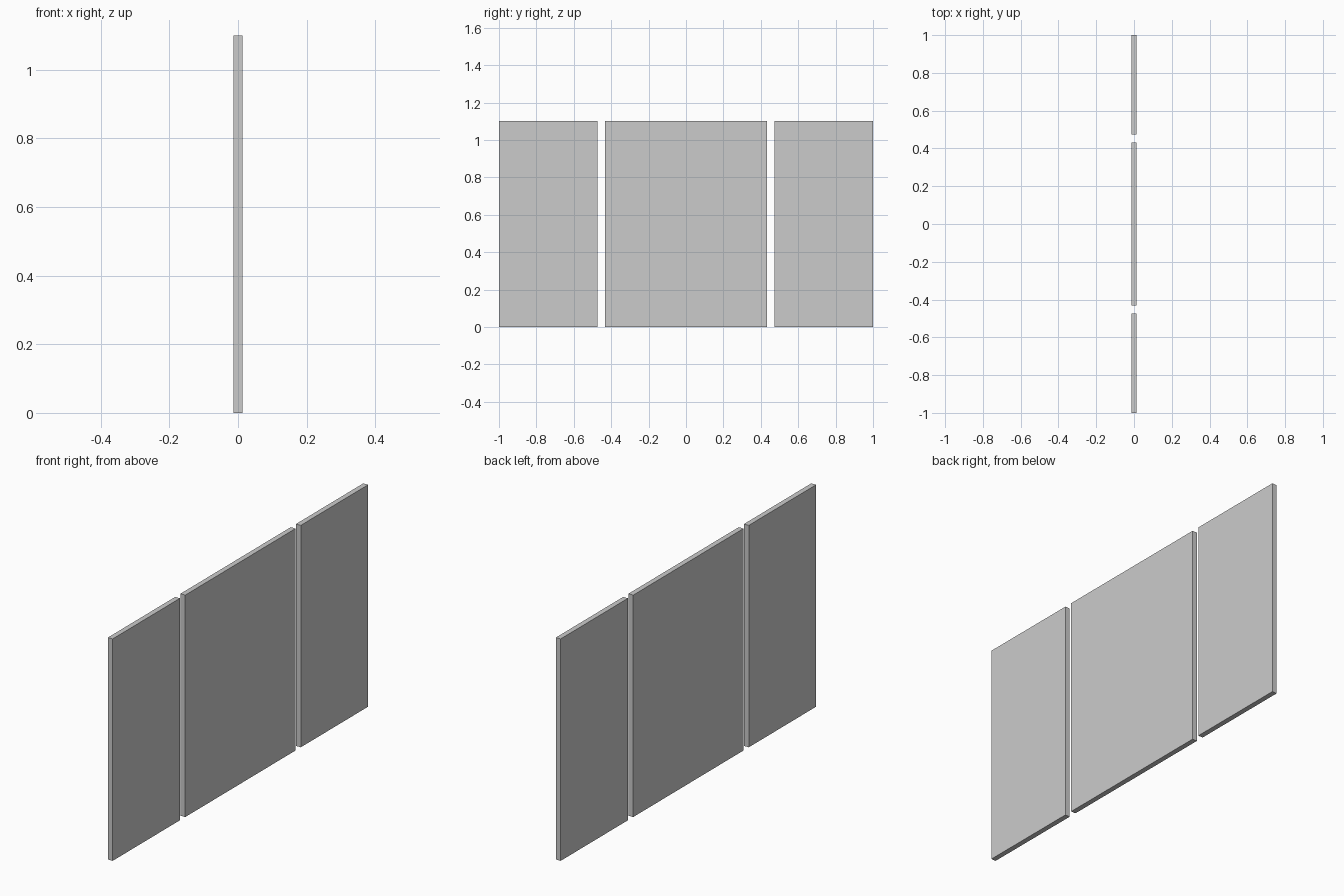
import bpy

if "Cube" in bpy.data.objects:
    bpy.data.objects.remove(bpy.data.objects["Cube"])

THICKNESS = 0.026
HEIGHT = 1.10


def panel(name, y_min, y_max):
    """Thin upright slab standing on the floor."""
    bpy.ops.mesh.primitive_cube_add(size=1, location=(0, (y_min + y_max) / 2, HEIGHT / 2))
    obj = bpy.context.object
    obj.name = name
    obj.scale = (THICKNESS, y_max - y_min, HEIGHT)
    bpy.ops.object.transform_apply(location=False, rotation=False, scale=True)
    return obj


# Wide centre panel flanked by two narrower side panels
panel("centre_panel", -0.432, 0.432)
panel("side_panel_near", -1.0, -0.473)
panel("side_panel_far", 0.473, 1.0)
